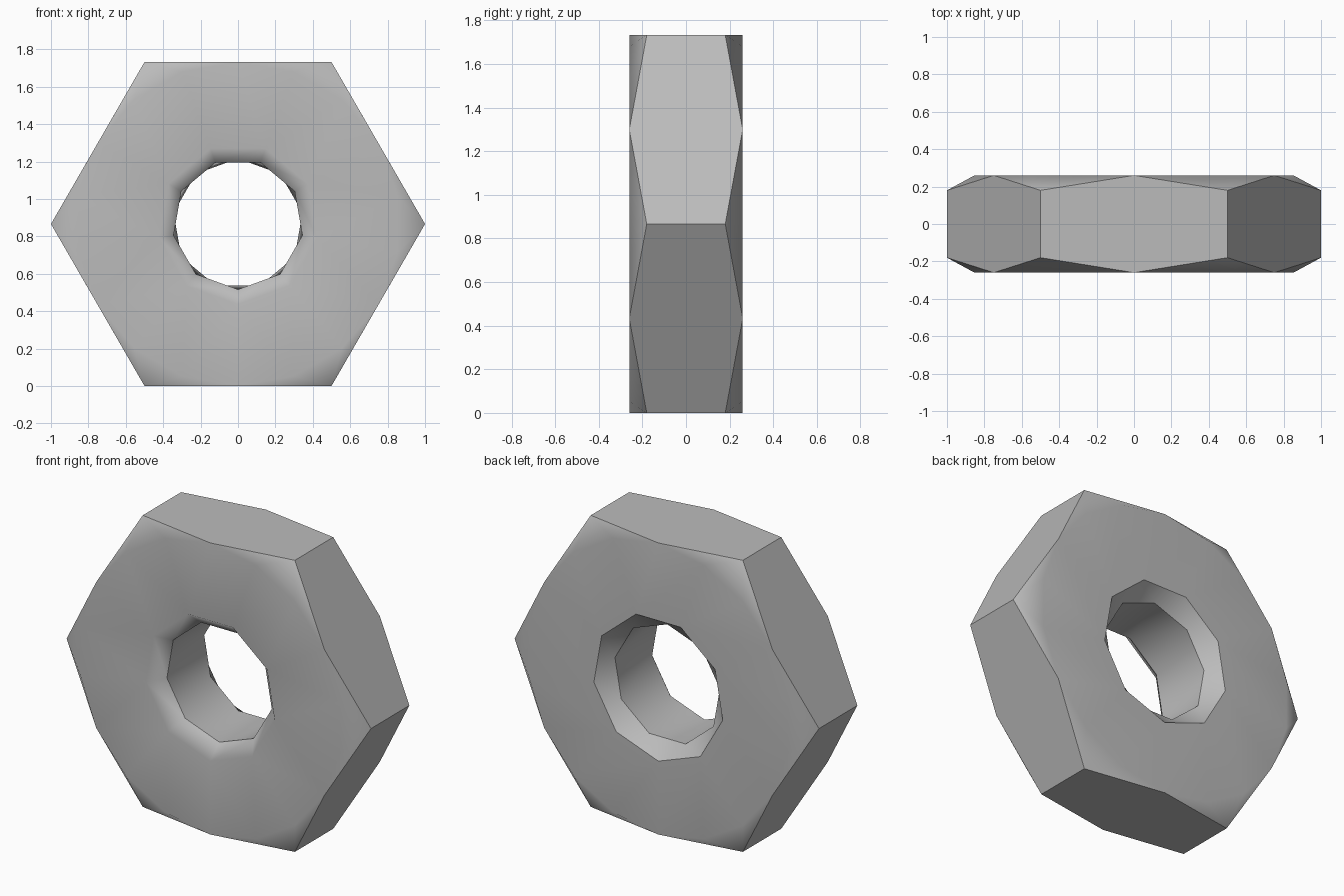
import bpy
import bmesh
from math import radians, sin, cos

cube = bpy.data.objects.get("Cube")
if cube:
    bpy.data.objects.remove(cube)

APOTHEM = 0.866     # centre to flat, also the height of the axis
HALF = 0.26         # half thickness
RIM = 0.18          # half thickness at the hex corners
BORE_END = 0.175    # half length of the straight bore

bm = bmesh.new()


def ring(count, radius, y, turn=0.0):
    """Vertices around the y axis, starting at the bottom."""
    points = []
    for i in range(count):
        a = radians(-90 + turn + 360 * i / count)
        points.append(bm.verts.new((radius * cos(a), y, APOTHEM + radius * sin(a))))
    return points


def twisted_band(a, b):
    """Triangles between two rings, b turned half a step ahead of a."""
    n = len(a)
    for i in range(n):
        j = (i + 1) % n
        bm.faces.new((a[i], a[j], b[i]))
        bm.faces.new((b[i], a[j], b[j]))


def mark_sharp(loop):
    for i, v in enumerate(loop):
        edge = bm.edges.get((v, loop[(i + 1) % len(loop)]))
        edge.smooth = False


# Flat ends with chamfered hex corners
corners, rims, mouths = [], [], []
for side in (-1, 1):
    hexagon = ring(6, 1.0, side * RIM, 30)
    rim = ring(18, APOTHEM, side * HALF)
    mouth = ring(9, 0.43, side * HALF)
    for i in range(9):
        j = (i + 1) % 9
        bm.faces.new((rim[2 * i], rim[2 * i + 1], rim[2 * j], mouth[j], mouth[i]))
    for k in range(18):
        bm.faces.new((rim[k], rim[(k + 1) % 18], hexagon[k // 3]))
    corners.append(hexagon)
    rims.append(rim)
    mouths.append(mouth)

# Six wrench flats
flats = []
for j in range(6):
    flats.append(bm.faces.new((
        corners[0][j - 1], rims[0][3 * j], corners[0][j],
        corners[1][j], rims[1][3 * j], corners[1][j - 1])))

# Countersinks and the twisted bore
bore_front = ring(9, 0.35, -BORE_END)
bore_back = ring(9, 0.35, BORE_END, 20)
for i in range(9):
    j = (i + 1) % 9
    bm.faces.new((mouths[0][i], mouths[0][j], bore_front[j], bore_front[i]))
twisted_band(bore_front, bore_back)
twisted_band(mouths[1], bore_back)

# Smooth shading with creases at the flats and the bore
bmesh.ops.recalc_face_normals(bm, faces=bm.faces)
for face in bm.faces:
    face.smooth = True
for flat in flats:
    for edge in flat.edges:
        edge.smooth = False
for loop in (bore_front, bore_back, mouths[1]):
    mark_sharp(loop)

mesh = bpy.data.meshes.new("hex_nut")
bm.to_mesh(mesh)
bm.free()

steel = bpy.data.materials.new("grey_steel")
steel.use_nodes = True
steel.diffuse_color = (0.5, 0.5, 0.5, 1)
steel.node_tree.nodes["Principled BSDF"].inputs["Base Color"].default_value = (0.5, 0.5, 0.5, 1)
mesh.materials.append(steel)

nut = bpy.data.objects.new("hex_nut", mesh)
bpy.context.collection.objects.link(nut)
weighted = nut.modifiers.new("even_shading", "WEIGHTED_NORMAL")
weighted.keep_sharp = True
